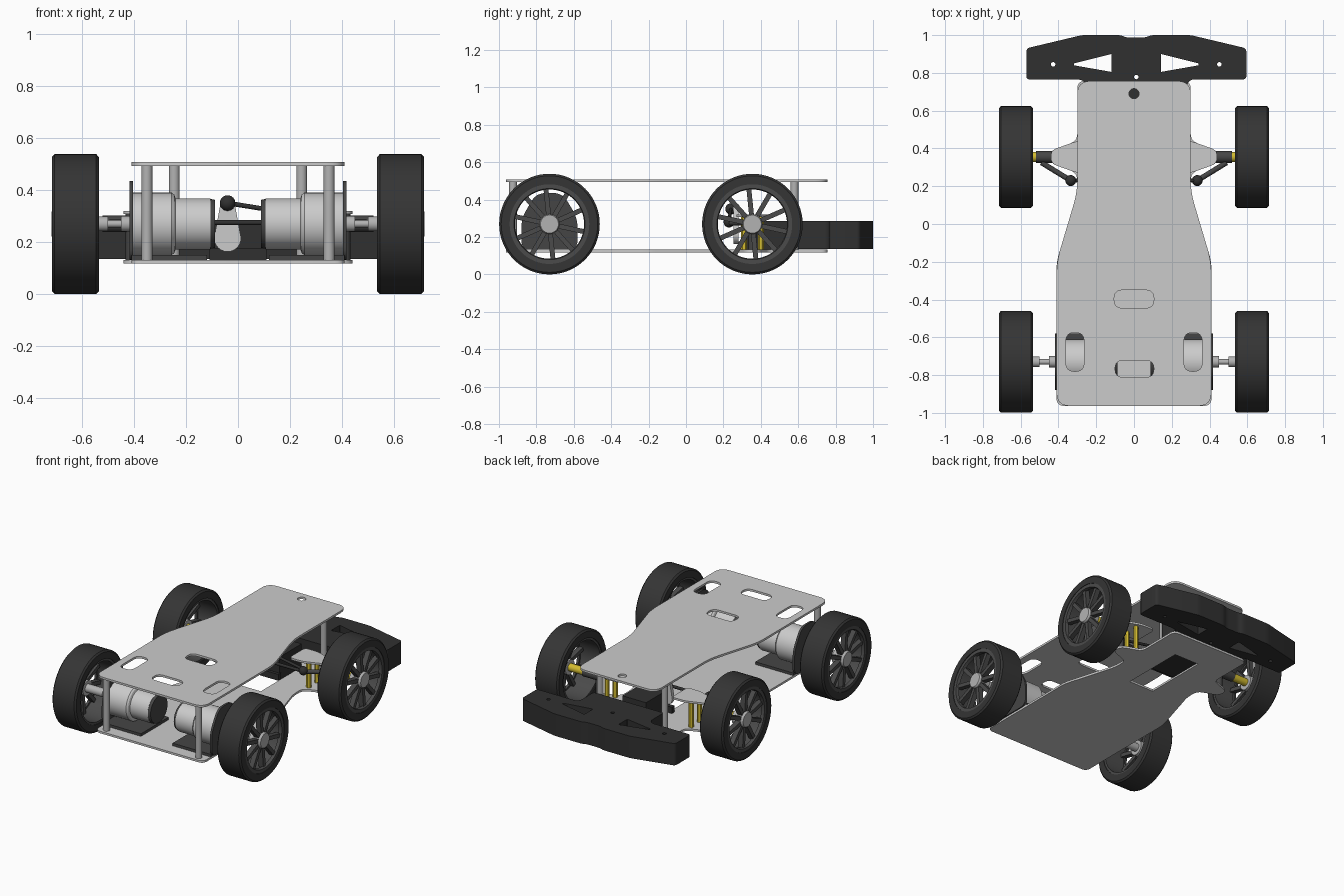
import bpy, bmesh, math
from mathutils import Vector, Matrix

if "Cube" in bpy.data.objects:
    bpy.data.objects.remove(bpy.data.objects["Cube"])


def mat(name, c):
    m = bpy.data.materials.new(name)
    m.diffuse_color = (*c, 1)
    m.use_nodes = True
    m.node_tree.nodes["Principled BSDF"].inputs["Base Color"].default_value = m.diffuse_color
    return m


RUBBER = mat("rubber", (.035, .035, .035))
RIM = mat("dark_rim", (.07, .07, .07))
BLACK = mat("black_plastic", (.03, .03, .03))
BRACKET = mat("dark_metal", (.06, .06, .06))
BRASS = mat("brass", (.65, .5, .03))
LIGHT = mat("light_metal", (.45, .45, .45))


def link(name, me, material=None, smooth=True):
    ob = bpy.data.objects.new(name, me)
    bpy.context.collection.objects.link(ob)
    if material:
        me.materials.clear()
        me.materials.append(material)
    if smooth:
        bpy.ops.object.select_all(action='DESELECT')
        ob.select_set(True)
        bpy.context.view_layer.objects.active = ob
        bpy.ops.object.shade_smooth_by_angle(angle=math.radians(30))
    return ob


def from_bm(name, bm, material=None):
    me = bpy.data.meshes.new(name)
    bmesh.ops.recalc_face_normals(bm, faces=bm.faces)
    bm.to_mesh(me)
    bm.free()
    return link(name, me, material)


def rounded(pts, d, n=6):
    """Closed outline with every corner rounded."""
    out, pts = [], [Vector(p) for p in pts]
    for i, p in enumerate(pts):
        a, b = pts[i - 1] - p, pts[(i + 1) % len(pts)] - p
        a = p + a.normalized() * min(d, a.length * .48)
        b = p + b.normalized() * min(d, b.length * .48)
        for k in range(n + 1):
            t = k / n
            out.append(a * (1 - t) ** 2 + p * 2 * t * (1 - t) + b * t * t)
    return out


def rect(x0, x1, y0, y1):
    return [(x0, y0), (x1, y0), (x1, y1), (x0, y1)]


def circle(x, y, r, n=20):
    return [(x + r * math.cos(k * math.tau / n), y + r * math.sin(k * math.tau / n)) for k in range(n)]


def plate(name, loops, z0, z1, material=None, matrix=None):
    """Filled outline with holes, extruded from z0 to z1."""
    cu = bpy.data.curves.new(name, 'CURVE')
    cu.dimensions, cu.fill_mode, cu.extrude = '2D', 'BOTH', (z1 - z0) / 2
    for lp in loops:
        s = cu.splines.new('POLY')
        s.points.add(len(lp) - 1)
        for q, p in zip(s.points, lp):
            q.co = (p[0], p[1], 0, 1)
        s.use_cyclic_u = True
    tmp = bpy.data.objects.new(name + "_curve", cu)
    bpy.context.collection.objects.link(tmp)
    bpy.context.view_layer.update()
    me = bpy.data.meshes.new_from_object(tmp.evaluated_get(bpy.context.evaluated_depsgraph_get()))
    bpy.data.objects.remove(tmp)
    me.transform((matrix or Matrix()) @ Matrix.Translation((0, 0, (z0 + z1) / 2)))
    return link(name, me, material)


def lathe(name, profile, y, z, material=None, sx=1, closed=False, n=48):
    """Spin (x, radius) points around an axis parallel to x."""
    bm = bmesh.new()
    pts = profile + profile[:1] if closed else profile
    vs = [bm.verts.new((sx * x, y, z + r)) for x, r in pts]
    es = [bm.edges.new(e) for e in zip(vs, vs[1:])]
    bmesh.ops.spin(bm, geom=vs + es, cent=(0, y, z), axis=(1, 0, 0), angle=math.tau, steps=n)
    bmesh.ops.remove_doubles(bm, verts=bm.verts, dist=1e-5)
    return from_bm(name, bm, material)


def rod(name, a, b, r, material=None, n=20):
    a, b = Vector(a), Vector(b)
    d = b - a
    m = Matrix.Translation((a + b) / 2) @ d.to_track_quat('Z', 'Y').to_matrix().to_4x4()
    bm = bmesh.new()
    bmesh.ops.create_cone(bm, cap_ends=True, segments=n, radius1=r, radius2=r, depth=d.length, matrix=m)
    return from_bm(name, bm, material)


def ball(name, c, r, material):
    bm = bmesh.new()
    bmesh.ops.create_uvsphere(bm, u_segments=20, v_segments=12, radius=r, matrix=Matrix.Translation(c))
    return from_bm(name, bm, material)


def box(name, x0, x1, y0, y1, z0, z1, material=None):
    return plate(name, [rect(x0, x1, y0, y1)], z0, z1, material)


def mirrored(half):
    return half + [(-x, y) for x, y in reversed(half)]


# Chassis plates
top = rounded(mirrored([(.41, -.963), (.41, -.2), (.3, .17), (.3, .757)]), .07)
slots = [rounded(rect(*s), .045) for s in
         [(-.105, .105, -.445, -.35), (-.1, .105, -.812, -.722), (.265, .36, -.78, -.575), (-.36, -.265, -.78, -.575)]]
plate("top_plate", [top] + slots + [circle(0, .69, .027)], .493, .507)
base = rounded(mirrored([(.41, -.963), (.41, -.2), (.3, .17), (.3, .27), (.44, .32),
                         (.44, .39), (.3, .44), (.3, .757)]), .04)
plate("bottom_plate", [base, rect(-.08, .11, .09, .54)], .118, .132)

# Front bumper with tongue and cut-outs
bump = rounded([(-.57, .765), (-.28, .765), (-.25, .74), (-.25, .6), (.28, .6), (.28, .74), (.3, .765), (.595, .765),
                (.595, .93), (.3, 1), (.09, 1), (.06, .987), (-.04, .987), (-.07, 1), (-.276, 1), (-.57, .93)], .02)
holes = [rounded([(.012 + s * .13, .9), (.012 + s * .13, .805), (.012 + s * .33, .84), (.012 + s * .33, .85)], .004)
         for s in (1, -1)]
plate("bumper", [bump] + holes + [circle(.452, .845, .012), circle(-.428, .845, .012), circle(.012, .778, .012)],
      .135, .285, BLACK)

# Steering servo, horn and ball joint
box("servo", -.075, .105, .3, .54, .125, .285, BLACK)
box("servo_mount", -.11, .11, .28, .31, .132, .175, BLACK)
horn = [(-.04 + .052 * math.cos(a), .215 + .052 * math.sin(a)) for a in [math.pi + k * math.pi / 12 for k in range(13)]]
horn += [(-.04 + .027 * math.cos(a), .35 + .027 * math.sin(a)) for a in [k * math.pi / 12 for k in range(13)]]
plate("servo_horn", [horn], -.28, -.255, None, Matrix.Rotation(math.pi / 2, 4, 'X') @ Matrix.Scale(-1, 4, (0, 0, 1))
      @ Matrix.Scale(-1, 4, (0, 0, 1)))
ball("horn_ball", (-.04, .24, .35), .03, BLACK)
rod("drag_link", (-.04, .24, .35), (.335, .23, .29), .009, BLACK)
rod("tie_rod", (-.335, .23, .275), (.335, .23, .275), .01, BLACK)

for sx, side in ((1, "right"), (-1, "left")):
    # Wheels
    for y, end in ((-.73, "rear"), (.355, "front")):
        tag = f"_{end}_{side}"
        lathe("tyre" + tag, [(.535, .213), (.535, .258), (.545, .269), (.705, .269), (.715, .258), (.715, .213)],
              y, .269, RUBBER, sx, True, 64)
        lathe("rim" + tag, [(.54, .215), (.54, .198), (.69, .198), (.69, .185), (.711, .19), (.711, .215)],
              y, .269, RIM, sx, True, 64)
        lathe("hub" + tag, [(.63, 0), (.63, .05), (.708, .053), (.716, .048), (.716, 0)], y, .269, LIGHT, sx)
        bm = bmesh.new()
        for k in range(10):
            m = (Matrix.Translation((sx * .682, y, .269)) @ Matrix.Rotation(k * math.tau / 10 + .1, 4, 'X')
                 @ Matrix.Translation((0, 0, .118)) @ Matrix.Diagonal((.035, .026, .155, 1)))
            bmesh.ops.create_cube(bm, size=1, matrix=m)
        from_bm("spokes" + tag, bm, RIM)

    # Drive motor, shaft and mounting bracket
    lathe("motor_" + side, [(.405, 0), (.405, .12), (.255, .12), (.245, .112), (.24, .098), (.105, .098), (.105, 0)],
          -.73, .27, None, sx)
    lathe("motor_cap_" + side, [(.106, 0), (.106, .096), (.088, .092), (.088, 0)], -.73, .27, BRACKET, sx)
    lathe("rear_axle_" + side, [(.4, 0), (.4, .03), (.45, .03), (.45, .014), (.5, .014), (.5, .028), (.64, .028), (.64, 0)],
          -.73, .27, LIGHT, sx, n=24)
    axes = Matrix(((0, 0, sx, 0), (1, 0, 0, 0), (0, 1, 0, 0), (0, 0, 0, 1)))
    plate("motor_bracket_" + side, [rounded([(-.88, .132), (-.58, .132), (-.58, .3), (-.66, .435), (-.8, .435), (-.88, .3)], .05)],
          .403, .418, BRACKET, axes)
    xs = sorted((sx * .12, sx * .41))
    box("bracket_foot_" + side, xs[0], xs[1], -.88, -.58, .132, .15, BRACKET)

    # Posts between the plates
    rod("rear_post_" + side, (sx * .35, -.925, .13), (sx * .35, -.925, .495), .021, LIGHT)
    rod("front_post_" + side, (sx * .245, .58, .13), (sx * .245, .58, .495), .021, LIGHT)

    # Front steering: upper arm, brass standoffs, knuckle, arm and ball
    arm = [(sx * x, y) for x, y in [(.2, .27), (.3, .27), (.44, .32), (.44, .39), (.3, .44), (.2, .44)]]
    plate("upper_arm_" + side, [rounded(arm, .03)], .307, .32)
    for y in (.31, .4):
        rod("standoff_" + side, (sx * .32, y, .13), (sx * .32, y, .308), .016, BRASS, 6)
    rod("kingpin_" + side, (sx * .41, .355, .13), (sx * .41, .355, .308), .022, BRACKET)
    rod("knuckle_" + side, (sx * .4, .355, .27), (sx * .52, .355, .27), .032, BRACKET)
    rod("front_axle_" + side, (sx * .5, .355, .27), (sx * .64, .355, .27), .026, BRASS)
    rod("steering_arm_" + side, (sx * .49, .325, .275), (sx * .335, .23, .275), .014, BRACKET)
    ball("arm_ball_" + side, (sx * .335, .23, .28), .029, BLACK)
